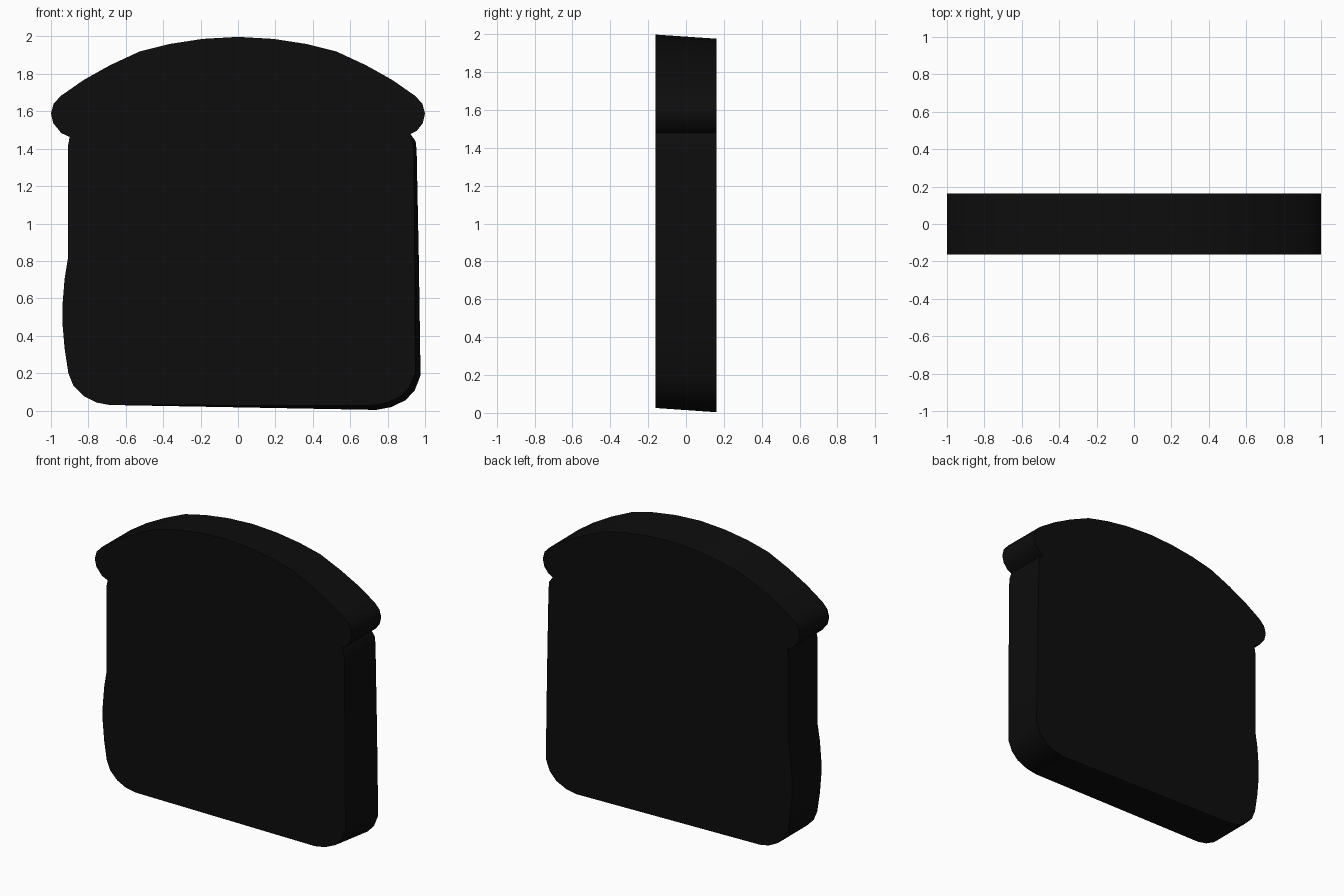
import bpy, bmesh

if "Cube" in bpy.data.objects:
    bpy.data.objects.remove(bpy.data.objects["Cube"])

# domed top crust, right half from the peak to the tuck under the overhang
DOME = [(0.19, 1.987), (0.366, 1.96), (0.526, 1.92), (0.687, 1.845), (0.826, 1.767),
        (0.948, 1.682), (0.986, 1.64), (1.0, 1.588), (0.987, 1.535), (0.955, 1.495)]
# right wall and lower corner
RIGHT = [(0.922, 1.478), (0.935, 1.44), (0.94, 1.39), (0.945, 0.8), (0.948, 0.2),
         (0.917, 0.125), (0.868, 0.075), (0.79, 0.04), (0.71, 0.026)]
# left lower corner, bulge and wall
LEFT = [(-0.687, 0.03), (-0.757, 0.043), (-0.826, 0.078), (-0.88, 0.133), (-0.907, 0.2),
        (-0.927, 0.33), (-0.938, 0.46), (-0.938, 0.57), (-0.927, 0.705), (-0.91, 0.81),
        (-0.91, 1.41), (-0.90, 1.463), (-0.944, 1.483)]

front = [(0, 1.998)] + DOME + RIGHT + LEFT + [(-x, z) for x, z in reversed(DOME[:-1])]


def back_point(x, z):
    """The back outline dips slightly at the crown and flares at the lower right."""
    if z > 1.65:
        return x, z - 0.022 * (1 - x * x)
    if x > 0 and z < 1.47:
        flare = 0.015 + 0.014 * (1.4 - z) / 1.2
        drop = 0.024 * max(0, 1 - z / 0.4)
        return x + min(flare, 0.028), max(0, z - drop)
    return x, z


# bread slice: front and back outline bridged by a crust wall
bm = bmesh.new()
f = [bm.verts.new((x, -0.162, z)) for x, z in front]
b = [bm.verts.new((x, 0.162, z)) for x, z in (back_point(*p) for p in front)]
n = len(f)
bm.faces.new(f)
bm.faces.new(b[::-1])
for i in range(n):
    j = (i + 1) % n
    bm.faces.new((f[i], b[i], b[j], f[j]))
bmesh.ops.recalc_face_normals(bm, faces=bm.faces)

mesh = bpy.data.meshes.new("bread_slice")
bm.to_mesh(mesh)
bm.free()
bread = bpy.data.objects.new("bread_slice", mesh)
bpy.context.collection.objects.link(bread)

# single near-black colour
mat = bpy.data.materials.new("near_black")
mat.diffuse_color = (0.004, 0.004, 0.004, 1)
mat.use_nodes = True
mat.node_tree.nodes["Principled BSDF"].inputs["Base Color"].default_value = mat.diffuse_color
mesh.materials.append(mat)

# smooth crust, sharp rims
bpy.context.view_layer.objects.active = bread
bread.select_set(True)
bpy.ops.object.shade_smooth_by_angle(angle=0.7)
